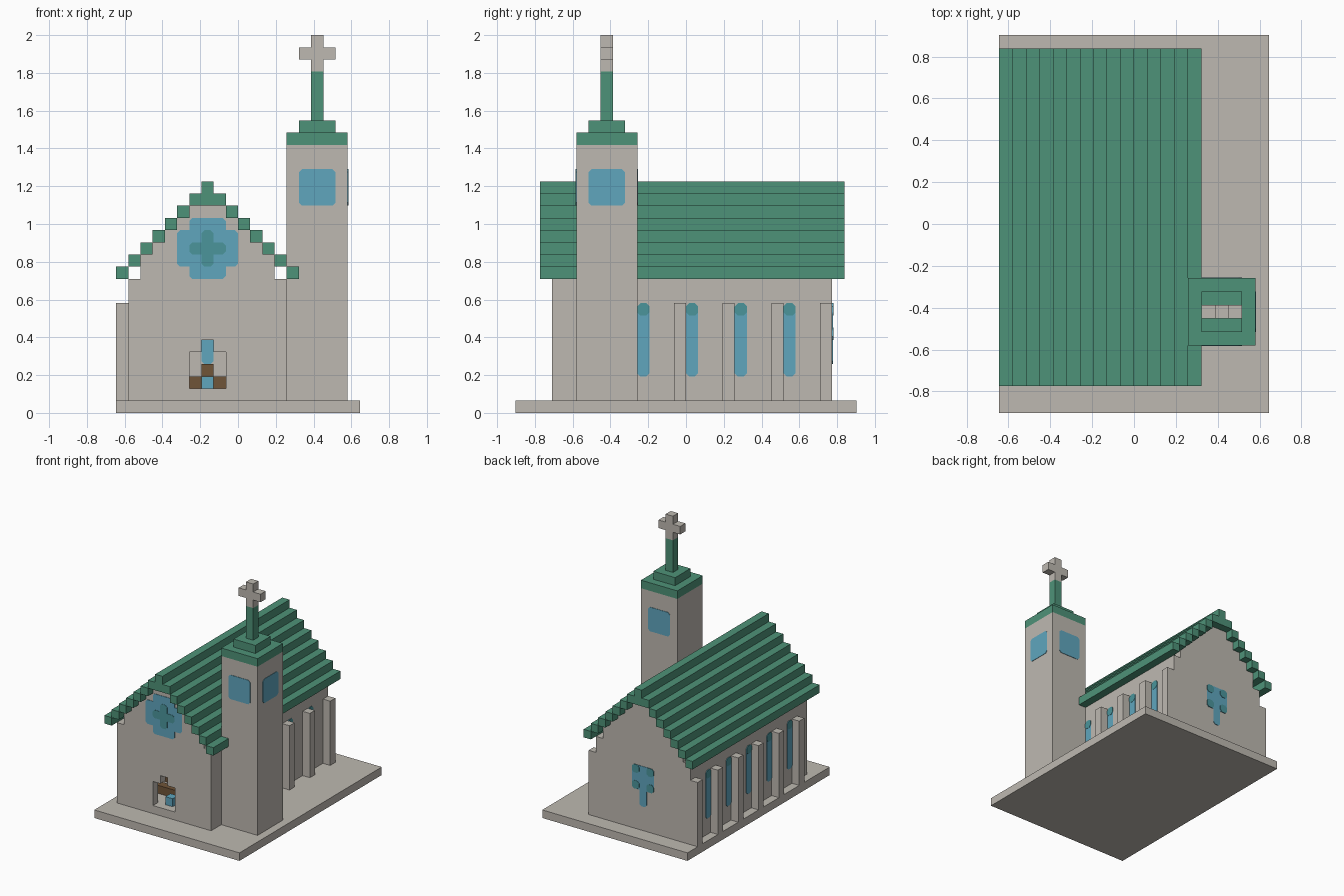
import bpy, bmesh
from mathutils import Vector

U = 2 / 31          # one block
MID = -2.5          # nave centre line, in blocks

cube = bpy.data.objects.get("Cube")
if cube:
    bpy.data.objects.remove(cube, do_unlink=True)


def material(name, rgb):
    m = bpy.data.materials.new(name)
    m.use_nodes = True
    m.diffuse_color = (*rgb, 1)
    bsdf = next(n for n in m.node_tree.nodes if n.type == 'BSDF_PRINCIPLED')
    bsdf.inputs["Base Color"].default_value = (*rgb, 1)
    bsdf.inputs["Roughness"].default_value = 0.9
    return m


STONE = material("pale stone", (0.515, 0.485, 0.44))
GREEN = material("copper green", (0.076, 0.288, 0.188))
BLUE = material("window blue", (0.115, 0.38, 0.515))
TEAL = material("window teal", (0.07, 0.30, 0.33))
WOOD = material("brown wood", (0.163, 0.089, 0.04))


def extrude(name, outline, offset, mat):
    """Solid from a closed 3D outline pushed along offset, in blocks."""
    bm = bmesh.new()
    face = bm.faces.new([bm.verts.new(Vector(p) * U) for p in outline])
    new = bmesh.ops.extrude_face_region(bm, geom=[face])["geom"]
    moved = [g for g in new if isinstance(g, bmesh.types.BMVert)]
    bmesh.ops.translate(bm, vec=Vector(offset) * U, verts=moved)
    bmesh.ops.recalc_face_normals(bm, faces=bm.faces)
    mesh = bpy.data.meshes.new(name)
    bm.to_mesh(mesh)
    bm.free()
    mesh.materials.append(mat)
    obj = bpy.data.objects.new(name, mesh)
    bpy.context.collection.objects.link(obj)
    return obj


def box(name, x, y, z, mat):
    base = [(x[0], y[0], z[0]), (x[1], y[0], z[0]),
            (x[1], y[1], z[0]), (x[0], y[1], z[0])]
    return extrude(name, base, (0, 0, z[1] - z[0]), mat)


def prism(name, profile, y, mat):
    return extrude(name, [(x, y[0], z) for x, z in profile],
                   (0, y[1] - y[0], 0), mat)


def pane(name, axis, side, plane, a, z, mat, lift=0.05):
    """Thin plate with clipped corners on a wall facing axis * side."""
    c = 0.25
    shape = [(a[0] + c, z[0]), (a[1] - c, z[0]), (a[1], z[0] + c),
             (a[1], z[1] - c), (a[1] - c, z[1]), (a[0] + c, z[1]),
             (a[0], z[1] - c), (a[0], z[0] + c)]
    if axis == 'x':
        return extrude(name, [(plane, h, v) for h, v in shape],
                       (side * lift, 0, 0), mat)
    return extrude(name, [(h, plane, v) for h, v in shape],
                   (0, side * lift, 0), mat)


def mirrored(span):
    """Mirror an x span across the nave centre line."""
    return (2 * MID - span[1], 2 * MID - span[0])


# Ground slab
box("base", (-10, 10), (-14, 14), (0, 1), STONE)

# Stepped gable walls
left = [(-9, 1), (-9, 11)]
for k in range(1, 6):
    left += [(k - 9, 11 if k == 1 else 11 + k), (k - 9, 12 + k)]
gable = left + [(2 * MID - x, z) for x, z in reversed(left)]
front_wall = prism("front_wall", gable, (-11, -10), STONE)
prism("back_wall", gable, (11, 12), STONE)

# Doorway cut through the front wall
door = [(-4, 2), (-1, 2), (-1, 5), (-2, 5), (-2, 6), (-3, 6), (-3, 5), (-4, 5)]
cutter = prism("door_cutter", door, (-11.5, -9.5), STONE)
cutter.hide_render = True
cutter.hide_set(True)
cutter.display_type = 'WIRE'
cut = front_wall.modifiers.new("doorway", 'BOOLEAN')
cut.operation = 'DIFFERENCE'
cut.solver = 'EXACT'
cut.object = cutter
bpy.context.view_layer.update()
cut_mesh = bpy.data.meshes.new_from_object(
    front_wall.evaluated_get(bpy.context.evaluated_depsgraph_get()))
front_wall.modifiers.clear()
front_wall.data = cut_mesh
bpy.data.objects.remove(cutter, do_unlink=True)

# Side walls, buttresses and side windows
for side, sign in (("right", -1), ("left", 1)):
    flip = mirrored if sign > 0 else (lambda s: s)
    box(side + "_wall", flip((-9, -8)), (-10, 11), (1, 11), STONE)
    plane = 4 if sign > 0 else -9
    for y in range(-9, 12, 4):
        box(side + "_buttress", flip((-10, -9)), (y, y + 1), (1, 9), STONE)
        hidden = sign > 0 and y < -5
        if y < 11 and not hidden:
            w = (y + 1, y + 2)
            pane(side + "_window", 'x', sign, plane, w, (3, 9), BLUE)
            pane(side + "_window_top", 'x', sign, plane, w, (8, 9), TEAL, 0.08)

# Stepped roof
for i in range(6):
    step = (i - 10, i - 9)
    for span in (step, mirrored(step)):
        box("roof_step", span, (-12, 13), (11 + i, 12 + i), GREEN)
box("roof_ridge_base", (-4, -1), (-12, 13), (17, 18), GREEN)
box("roof_ridge", (-3, -2), (-12, 13), (18, 19), GREEN)

# Round front window with a small cross inside
for half_w, half_h in ((2.5, 1.5), (1.5, 2.5)):
    pane("rose_window", 'y', -1, -11, (MID - half_w, MID + half_w),
         (13.5 - half_h, 13.5 + half_h), BLUE)
for half_w, half_h in ((1.5, 0.5), (0.5, 1.5)):
    pane("rose_centre", 'y', -1, -11, (MID - half_w, MID + half_w),
         (13.5 - half_h, 13.5 + half_h), TEAL, 0.09)

# Back window: square head with teal corners and a stem
for sign, plane in ((1, 12), (-1, 11)):
    pane("back_window_stem", 'y', sign, plane, (-3, -2), (4, 9), BLUE)
    pane("back_window_head", 'y', sign, plane, (-4, -1), (6, 9), BLUE)
    for x in (-4, -2):
        for z in (6, 8):
            pane("back_window_corner", 'y', sign, plane,
                 (x, x + 1), (z, z + 1), TEAL, 0.09)

# Interior floor, pews, font and altar
box("floor", (-8, 3), (-10, 11), (1, 2), STONE)
for y in range(-8, 7, 3):
    for span in ((-7, -3), (-2, 2)):
        box("pew", span, (y, y + 1), (2, 3), WOOD)
box("font", (-3, -2), (-10, -9), (2, 3), BLUE)
box("altar", (-3, -2), (8, 9), (2, 4), WOOD)

# Tower with stepped cap, spire and cross
box("tower", (4, 9), (-9, -4), (1, 22), STONE)
box("tower_cap", (4, 9), (-9, -4), (22, 23), GREEN)
box("tower_cap_step", (5, 8), (-8, -5), (23, 24), GREEN)
box("spire", (6, 7), (-7, -6), (24, 28), GREEN)
cross = [(6, 28), (7, 28), (7, 29), (8, 29), (8, 30), (7, 30),
         (7, 31), (6, 31), (6, 30), (5, 30), (5, 29), (6, 29)]
prism("cross", cross, (-7, -6), STONE)

# Tower windows on the front, outer side and back
pane("tower_front_window", 'y', -1, -9, (5, 8), (17, 20), BLUE)
pane("tower_back_window", 'y', 1, -4, (5, 8), (17, 20), BLUE)
pane("tower_side_window", 'x', 1, 9, (-8, -5), (17, 20), BLUE)
